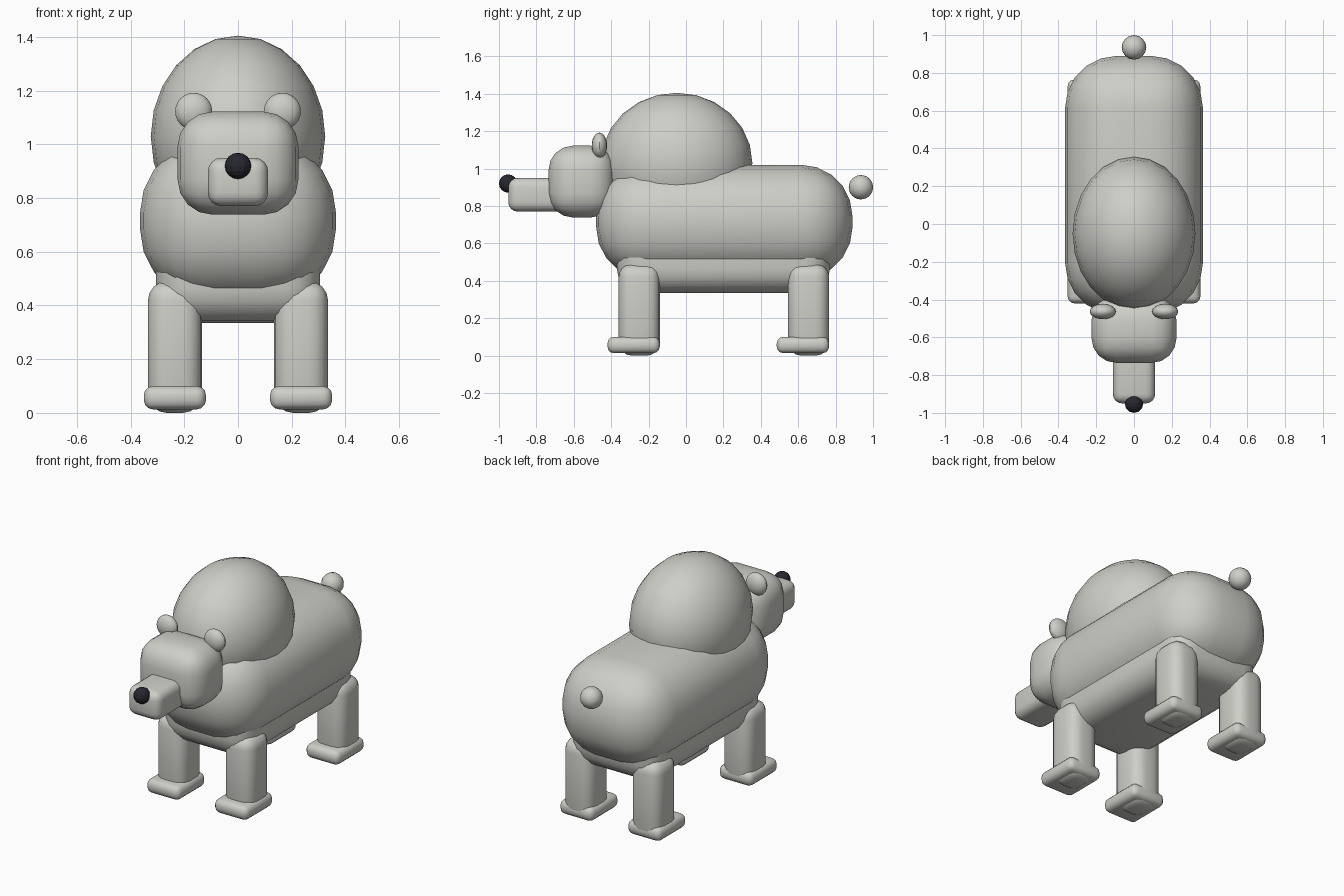
import bpy, bmesh, math
from mathutils import Matrix, Vector

if "Cube" in bpy.data.objects:
    bpy.data.objects.remove(bpy.data.objects["Cube"])


def colour(name, rgb):
    m = bpy.data.materials.new(name)
    m.diffuse_color = (*rgb, 1)
    m.use_nodes = True
    m.node_tree.nodes["Principled BSDF"].inputs["Base Color"].default_value = m.diffuse_color
    return m


FUR = colour("pale_grey_fur", (0.62, 0.62, 0.58))
DARK = colour("dark_nose", (0.02, 0.02, 0.03))


def finish(bm, name, mat, smooth=True):
    me = bpy.data.meshes.new(name)
    bmesh.ops.recalc_face_normals(bm, faces=bm.faces)
    bm.to_mesh(me)
    bm.free()
    me.materials.append(mat)
    ob = bpy.data.objects.new(name, me)
    bpy.context.collection.objects.link(ob)
    if smooth:
        bpy.ops.object.select_all(action='DESELECT')
        bpy.context.view_layer.objects.active = ob
        ob.select_set(True)
        bpy.ops.object.shade_smooth_by_angle(angle=math.radians(32))
    return ob


def rounded_box(name, lo, hi, radius, segments=4):
    """Box between two corners with all edges rounded."""
    lo, hi = Vector(lo), Vector(hi)
    bm = bmesh.new()
    bmesh.ops.create_cube(bm, size=1, matrix=Matrix.Translation((lo + hi) / 2)
                          @ Matrix.Diagonal((*(hi - lo), 1)))
    bmesh.ops.bevel(bm, geom=bm.edges[:], offset=radius, segments=segments,
                    profile=0.5, affect='EDGES', clamp_overlap=True)
    return finish(bm, name, FUR)


def ellipsoid(name, centre, radii, mat=FUR, u=24, v=12, smooth=True):
    bm = bmesh.new()
    bmesh.ops.create_uvsphere(bm, u_segments=u, v_segments=v, radius=1,
                              matrix=Matrix.Translation(centre)
                              @ Matrix.Diagonal((*radii, 1)))
    return finish(bm, name, mat, smooth)


# Torso, belly and shoulder hump
rounded_box("torso", (-0.365, -0.48, 0.41), (0.365, 0.89, 1.02), 0.275, 5)
rounded_box("belly", (-0.305, -0.37, 0.335), (0.305, 0.77, 0.75), 0.13)
ellipsoid("shoulder_hump", (0, -0.05, 1.03), (0.325, 0.405, 0.375))

# Head, snout, nose and tail
rounded_box("head", (-0.225, -0.735, 0.738), (0.225, -0.38, 1.122), 0.13)
rounded_box("snout", (-0.112, -0.95, 0.77), (0.112, -0.5, 0.95), 0.05)
ellipsoid("nose", (0, -0.951, 0.92), (0.049,) * 3, DARK, 12, 8, smooth=False)
ellipsoid("tail", (0, 0.935, 0.9), (0.065,) * 3, FUR, 16, 12)

# Ears, legs and feet on both sides
for side, s in (("left", 1), ("right", -1)):
    ellipsoid(side + "_ear", (s * 0.165, -0.463, 1.123),
              (0.069, 0.041, 0.069), FUR, 16, 12)
    for end, y in (("front", -0.25), ("back", 0.655)):
        x = s * 0.235
        rounded_box(f"{side}_{end}_leg", (x - 0.1, y - 0.11, 0),
                    (x + 0.1, y + 0.11, 0.49), 0.07)
        rounded_box(f"{side}_{end}_foot", (x - 0.116, y - 0.17, 0.013),
                    (x + 0.116, y + 0.11, 0.1), 0.035, 3)
